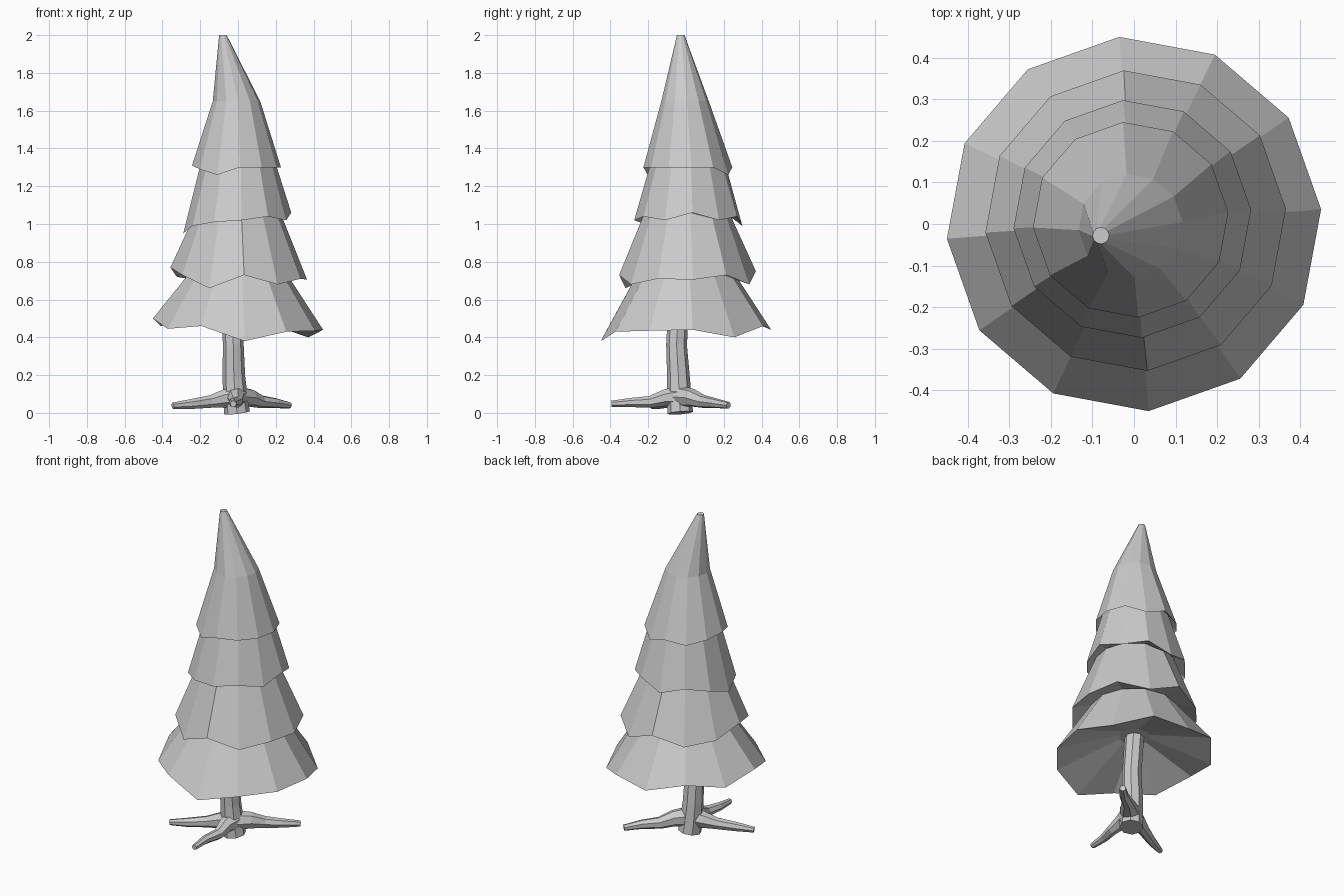
import bpy, bmesh
from math import sin, cos, radians, tau
from mathutils import Vector

if "Cube" in bpy.data.objects:
    bpy.data.objects.remove(bpy.data.objects["Cube"])


def loft(name, rings):
    """Skin a list of rings (equal point counts) and cap both ends."""
    bm = bmesh.new()
    vs = [[bm.verts.new(p) for p in ring] for ring in rings]
    n = len(vs[0])
    for a, b in zip(vs, vs[1:]):
        for i in range(n):
            j = (i + 1) % n
            bm.faces.new((a[i], a[j], b[j], b[i]))
    bm.faces.new(vs[0][::-1])
    bm.faces.new(vs[-1])
    bmesh.ops.recalc_face_normals(bm, faces=bm.faces)
    me = bpy.data.meshes.new(name)
    bm.to_mesh(me)
    bm.free()
    ob = bpy.data.objects.new(name, me)
    bpy.context.collection.objects.link(ob)
    return ob


def ring(cx, cy, r, zs):
    """Twelve-sided horizontal ring; zs is one height or one per corner."""
    if not isinstance(zs, list):
        zs = [zs] * 12
    return [(cx + r * cos(radians(4.5 + 30 * i)),
             cy + r * sin(radians(4.5 + 30 * i)), zs[i]) for i in range(12)]


def tube(name, path, sides):
    """Tube along (x, y, z, radius) points, rings square to the path."""
    pts = [Vector(p[:3]) for p in path]
    rings = []
    for i, p in enumerate(pts):
        d = (pts[min(i + 1, len(pts) - 1)] - pts[max(i - 1, 0)]).normalized()
        u = d.cross(Vector((0, 0, 1)) if abs(d.z) < 0.8 else Vector((0, 1, 0))).normalized()
        v = d.cross(u)
        r = path[i][3]
        rings.append([p + r * (u * cos(tau * k / sides) + v * sin(tau * k / sides))
                      for k in range(sides)])
    return loft(name, rings)


# Foliage: ragged rims joined by narrower necks, ending in a leaning tip
rim1 = [.44, .40, .46, .44, .50, .46, .50, .445, .46, .38, .43, .435]
rim2 = [.705, .73, .68, .75, .70, .72, .77, .73, .66, .73, .68, .71]
rim3 = [1.06, 1.02, 1.04, .99, 1.03, 1.0, .95, .99, 1.01, 1.02, 1.04, 1.02]
rim4 = [1.30, 1.30, 1.26, 1.30, 1.28, 1.30, 1.31, 1.29, 1.26, 1.30, 1.30, 1.30]
loft("foliage", [
    ring(-.03, -.03, .09, .60),
    ring(0, 0, .452, rim1), ring(0, 0, .25, .75),
    ring(.004, .008, .363, rim2), ring(0, .005, .225, 1.06),
    ring(-.004, .012, .287, rim3), ring(0, .01, .19, 1.35),
    ring(-.008, .01, .236, rim4), ring(-.008, -.005, .126, 1.65),
    ring(-.08, -.028, .02, 2.0)])

# Trunk with a slight bend
tube("trunk", [(-.005, -.03, 0, .068), (-.012, -.035, .06, .066),
               (-.022, -.04, .19, .06), (-.025, -.05, .36, .055),
               (-.035, -.035, .64, .055)], 8)

# Three spreading roots
roots = {
    "root_left": [(-.02, -.04, .085, .06), (-.08, -.06, .075, .048), (-.15, -.09, .06, .034),
                  (-.25, -.14, .047, .027), (-.345, -.18, .038, .017)],
    "root_front": [(-.005, -.04, .085, .06), (-.01, -.11, .08, .045), (-.005, -.19, .058, .032),
                   (-.025, -.29, .055, .025), (-.025, -.395, .048, .017)],
    "root_back_right": [(0, -.03, .085, .06), (.065, .03, .08, .048), (.12, .09, .06, .035),
                        (.20, .15, .052, .027), (.272, .225, .04, .018)],
}
for name, path in roots.items():
    tube(name, path, 7)
